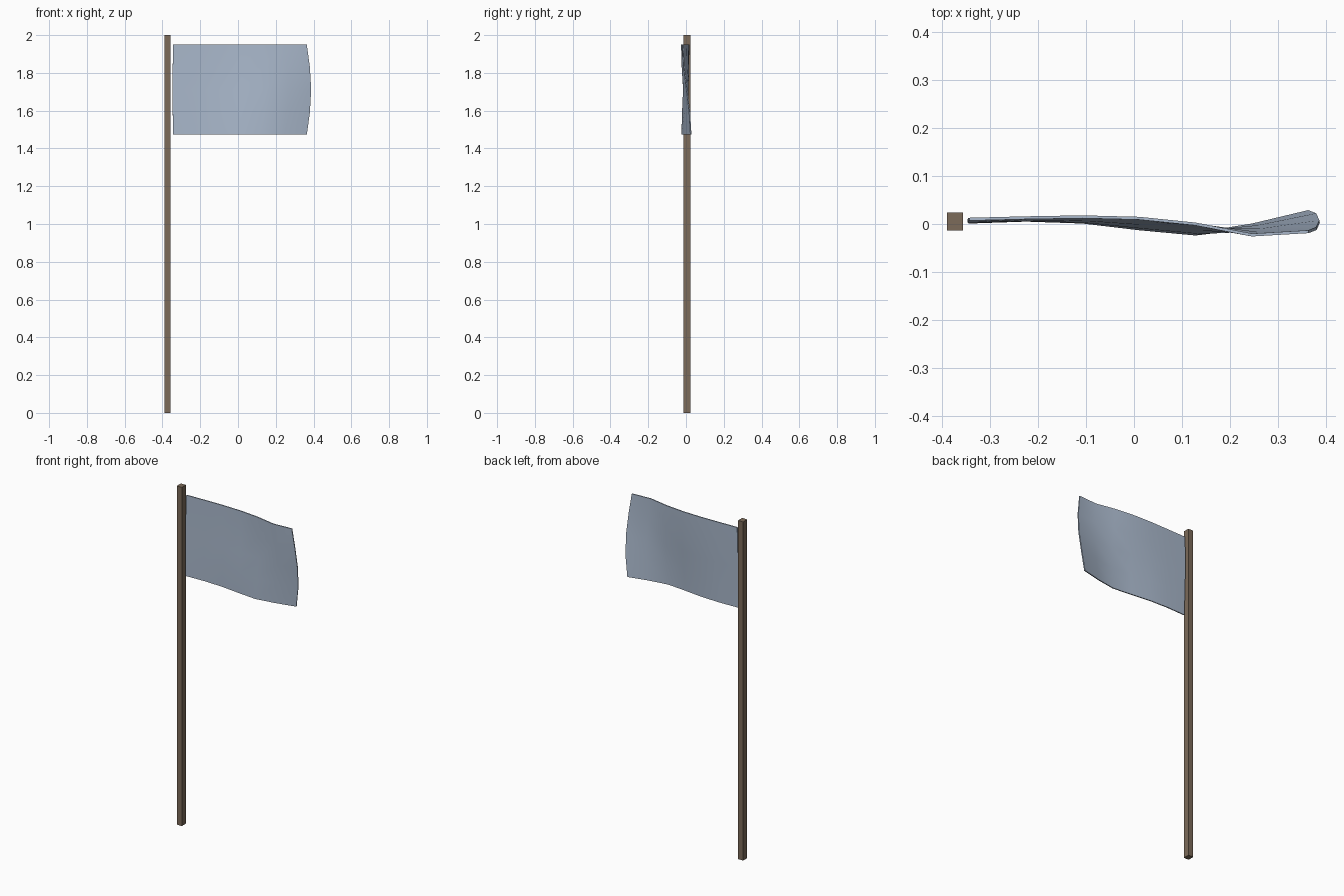
import bpy, bmesh, math

if "Cube" in bpy.data.objects:
    bpy.data.objects.remove(bpy.data.objects["Cube"])


def material(name, rgb):
    m = bpy.data.materials.new(name)
    m.diffuse_color = (*rgb, 1)
    m.use_nodes = True
    m.node_tree.nodes["Principled BSDF"].inputs["Base Color"].default_value = m.diffuse_color
    return m


def make_object(name, bm, mat):
    mesh = bpy.data.meshes.new(name)
    bmesh.ops.recalc_face_normals(bm, faces=bm.faces)
    bm.to_mesh(mesh)
    bm.free()
    ob = bpy.data.objects.new(name, mesh)
    bpy.context.collection.objects.link(ob)
    mesh.materials.append(mat)
    return ob


wood = material("brown wood", (0.20, 0.145, 0.10))
cloth = material("pale blue cloth", (0.40, 0.48, 0.60))

# Square pole
bm = bmesh.new()
bmesh.ops.create_cube(bm, size=1)
for v in bm.verts:
    v.co = (-0.3735 + v.co.x * 0.033, 0.005 + v.co.y * 0.038, 1 + v.co.z * 2)
make_object("pole", bm, wood)

# Ripple of the cloth along its top and bottom edges, one value per column
TOP = [0.010, 0.013, 0.015, 0.012, 0.000, -0.023, -0.016]
BOTTOM = [0.004, 0.008, 0.004, -0.010, -0.021, -0.002, 0.026]
ROWS = 4
Z0, Z1 = 1.475, 1.95

# Waving flag: a grid bulging at its free end, thickened into cloth
bm = bmesh.new()
grid = []
for r in range(ROWS + 1):
    t = r / ROWS
    bulge = math.sin(math.pi * t)
    left, right = -0.343 - 0.004 * bulge, 0.364 + 0.023 * bulge
    blend = t * t * (3 - 2 * t)
    line = []
    for c, (top, low) in enumerate(zip(TOP, BOTTOM)):
        x = left + (right - left) * c / (len(TOP) - 1)
        line.append(bm.verts.new((x, low + (top - low) * blend, Z0 + (Z1 - Z0) * t)))
    grid.append(line)
for a, b in zip(grid, grid[1:]):
    for c in range(len(TOP) - 1):
        bm.faces.new((a[c], a[c + 1], b[c + 1], b[c]))
flag = make_object("flag", bm, cloth)
solid = flag.modifiers.new("thickness", "SOLIDIFY")
solid.thickness = 0.006
solid.offset = 0

# Smooth cloth with crisp borders
bpy.context.view_layer.objects.active = flag
flag.select_set(True)
bpy.ops.object.modifier_apply(modifier=solid.name)
bpy.ops.object.shade_smooth_by_angle(angle=math.radians(40))
